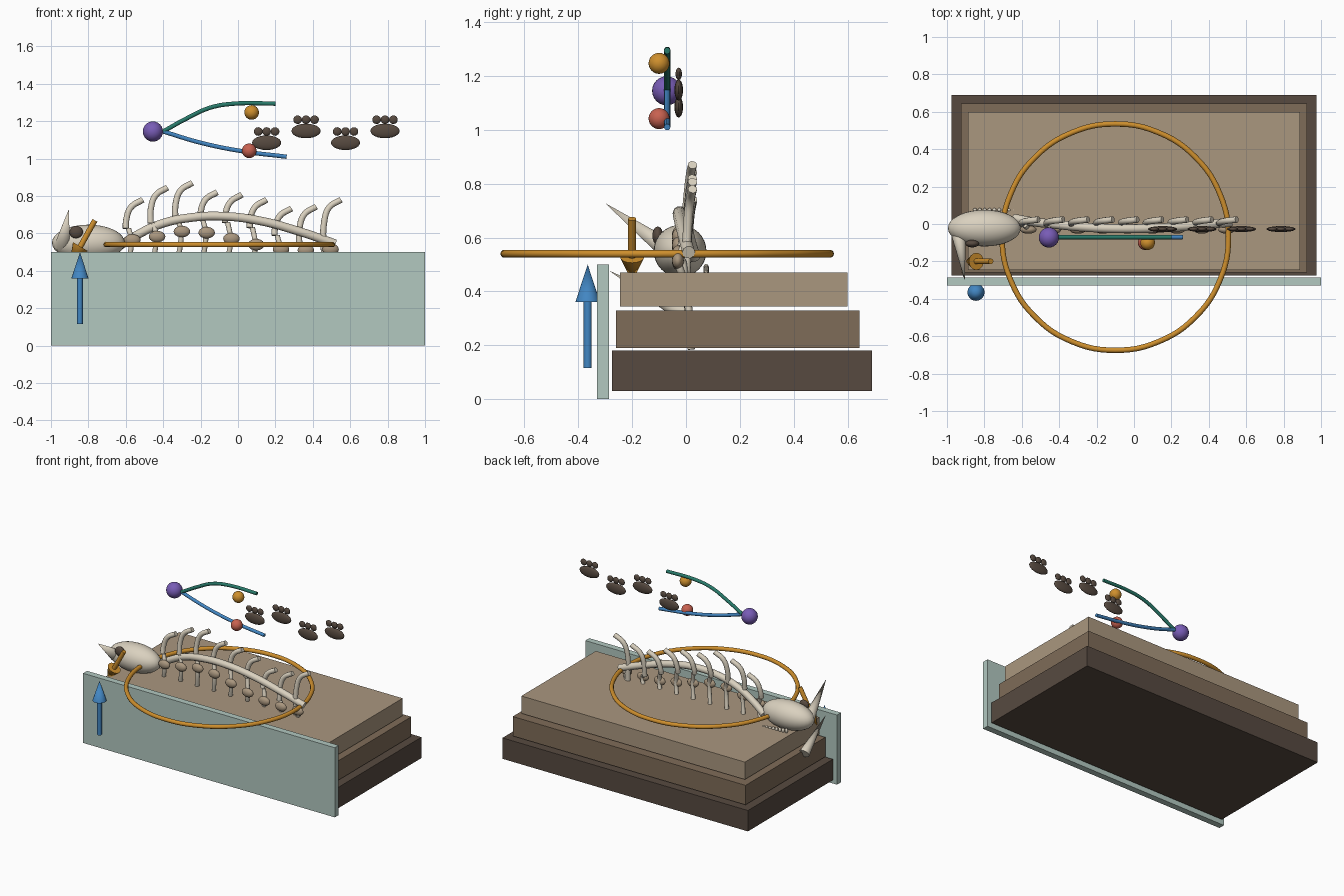
import bpy, bmesh, math
from mathutils import Vector

cube = bpy.data.objects.get("Cube")
if cube:
    bpy.data.objects.remove(cube, do_unlink=True)


def material(name, r, g, b):
    rgba = [(c / 255 / 12.92 if c < 11 else ((c / 255 + 0.055) / 1.055) ** 2.4) for c in (r, g, b)] + [1]
    m = bpy.data.materials.new(name)
    m.use_nodes = True
    m.diffuse_color = rgba
    m.node_tree.nodes["Principled BSDF"].inputs["Base Color"].default_value = rgba
    return m


bone = material("bone", 218, 209, 191)
tan = material("tan_soil", 170, 151, 127)
brown = material("brown_soil", 127, 108, 88)
dark = material("dark_soil", 87, 74, 64)
glass = material("pale_green", 178, 200, 192)
amber = material("amber", 206, 143, 45)
blue = material("blue", 66, 134, 194)
purple = material("purple", 120, 92, 182)
green = material("teal", 40, 122, 106)
red = material("red", 200, 97, 80)


def add_mesh(name, bm, mat, smooth=True):
    me = bpy.data.meshes.new(name)
    bm.to_mesh(me)
    bm.free()
    me.materials.append(mat)
    ob = bpy.data.objects.new(name, me)
    bpy.context.collection.objects.link(ob)
    if smooth:
        bpy.ops.object.select_all(action='DESELECT')
        ob.select_set(True)
        bpy.context.view_layer.objects.active = ob
        bpy.ops.object.shade_smooth_by_angle(angle=math.radians(40))
    return ob


def box(name, lo, hi, mat):
    bm = bmesh.new()
    bmesh.ops.create_cube(bm, size=1)
    lo, hi = Vector(lo), Vector(hi)
    bmesh.ops.scale(bm, vec=hi - lo, verts=bm.verts)
    bmesh.ops.translate(bm, vec=(lo + hi) / 2, verts=bm.verts)
    return add_mesh(name, bm, mat, False)


def ball(name, centre, radii, mat, seg=24):
    bm = bmesh.new()
    bmesh.ops.create_uvsphere(bm, u_segments=seg, v_segments=seg // 2, radius=1)
    bmesh.ops.scale(bm, vec=radii, verts=bm.verts)
    bmesh.ops.translate(bm, vec=centre, verts=bm.verts)
    return add_mesh(name, bm, mat)


def cone(name, start, end, r1, r2, mat, seg=16):
    a, b = Vector(start), Vector(end)
    bm = bmesh.new()
    bmesh.ops.create_cone(bm, cap_ends=True, segments=seg, radius1=r1, radius2=r2, depth=(b - a).length)
    bmesh.ops.rotate(bm, matrix=Vector((0, 0, 1)).rotation_difference(b - a).to_matrix(), verts=bm.verts)
    bmesh.ops.translate(bm, vec=(a + b) / 2, verts=bm.verts)
    return add_mesh(name, bm, mat)


def tube(name, points, radius, mat, closed=False):
    cu = bpy.data.curves.new(name, 'CURVE')
    cu.dimensions = '3D'
    cu.bevel_depth = radius
    cu.bevel_resolution = 3
    cu.resolution_u = 6
    cu.use_fill_caps = True
    sp = cu.splines.new('BEZIER')
    sp.bezier_points.add(len(points) - 1)
    sp.use_cyclic_u = closed
    for p, co in zip(sp.bezier_points, points):
        p.co = co
        p.handle_left_type = p.handle_right_type = 'AUTO'
    temp = bpy.data.objects.new(name + "_path", cu)
    bpy.context.collection.objects.link(temp)
    graph = bpy.context.evaluated_depsgraph_get()
    bm = bmesh.new()
    me = bpy.data.meshes.new_from_object(temp.evaluated_get(graph))
    bm.from_mesh(me)
    bpy.data.objects.remove(temp, do_unlink=True)
    bpy.data.meshes.remove(me)
    return add_mesh(name, bm, mat)


def arrow(name, tail, neck, tip, mat):
    cone(name + "_shaft", tail, neck, 0.015, 0.015, mat)
    cone(name + "_head", neck, tip, 0.046, 0, mat)


# Stepped soil layers and the front pane
box("bottom_layer", (-0.975, -0.275, 0.03), (0.975, 0.69, 0.18), dark)
box("middle_layer", (-0.925, -0.26, 0.19), (0.925, 0.645, 0.33), brown)
box("top_layer", (-0.888, -0.245, 0.345), (0.888, 0.6, 0.47), tan)
box("front_pane", (-1, -0.33, 0), (1, -0.285, 0.5), glass)

# Ring lying around the skeleton
tube("ring", [(-0.1 + 0.605 * math.cos(k * math.pi / 8), -0.07 + 0.605 * math.sin(k * math.pi / 8), 0.54)
              for k in range(16)], 0.0145, amber, True)

# Skull with eye, horns and teeth
ball("skull", (-0.8, -0.022, 0.55), (0.195, 0.098, 0.097), bone, 32)
ball("eye_socket", (-0.865, -0.105, 0.607), (0.036, 0.02, 0.034), dark)
cone("upper_horn", (-0.94, -0.04, 0.535), (-0.905, -0.3, 0.728), 0.042, 0, bone)
cone("lower_horn", (-0.94, 0, 0.315), (-0.912, -0.285, 0.477), 0.036, 0, bone)
for k in range(9):
    ball("tooth", (-0.85 + 0.026 * k, 0.075, 0.485 - 0.004 * k), (0.011, 0.011, 0.018), bone, 10)

# Arched spine
tube("spine", [(-0.64, 0.03, 0.53), (-0.56, 0.015, 0.58), (-0.42, -0.002, 0.648), (-0.25, -0.018, 0.685),
               (-0.08, -0.025, 0.692), (0.12, -0.022, 0.667), (0.33, -0.008, 0.61), (0.52, 0.01, 0.545)],
     0.024, bone)

# Ribs above and below, each with a joint
tip_heights = [0.78, 0.845, 0.87, 0.82, 0.807, 0.78, 0.733, 0.743, 0.78]
joint_heights = [0.565, 0.583, 0.61, 0.604, 0.572, 0.54, 0.515, 0.51, 0.515]
for k, (top, joint) in enumerate(zip(tip_heights, joint_heights)):
    x = -0.51 + 0.1325 * k
    root = 0.692 - 0.4 * (x + 0.17) ** 2
    tube("upper_rib", [(x - 0.09, 0, root - 0.02), (x - 0.088, 0.008, top - 0.11),
                       (x - 0.062, 0.016, top - 0.04), (x, 0.024, top)], 0.017, bone)
    tube("lower_rib", [(x - 0.075, -0.005, root - 0.02), (x - 0.06, -0.02, joint),
                       (x - 0.078, 0, 0.42), (x - 0.06, 0.02, 0.185)], 0.014, bone)
    ball("rib_joint", (x - 0.055, -0.03, joint), (0.044, 0.022, 0.031), tan, 20)

# Direction arrows
arrow("blue_arrow", (-0.845, -0.365, 0.115), (-0.845, -0.365, 0.36), (-0.845, -0.365, 0.5), blue)
arrow("amber_arrow", (-0.765, -0.2, 0.67), (-0.843, -0.2, 0.53), (-0.9, -0.2, 0.435), amber)

# Branching curves with marker balls
tube("upper_branch", [(-0.4, -0.07, 1.145), (-0.28, -0.07, 1.212), (-0.15, -0.07, 1.272),
                      (-0.02, -0.07, 1.294), (0.2, -0.07, 1.294)], 0.012, green)
tube("lower_branch", [(-0.4, -0.07, 1.145), (-0.2, -0.07, 1.085), (0.02, -0.07, 1.04),
                      (0.26, -0.07, 1.01)], 0.012, blue)
ball("branch_root", (-0.455, -0.072, 1.145), (0.054,) * 3, purple)
ball("upper_marker", (0.073, -0.1, 1.247), (0.039,) * 3, amber)
ball("lower_marker", (0.06, -0.1, 1.042), (0.039,) * 3, red)

# Floating paw prints
for k in range(4):
    x, z = 0.153 + 0.211 * k, 1.085 + 0.063 * (k % 2)
    ball("paw_pad", (x, -0.027, z), (0.078, 0.016, 0.039), dark)
    for dx in (-0.045, 0, 0.045):
        ball("paw_toe", (x + dx, -0.027, z + 0.06), (0.024, 0.012, 0.023), dark, 14)
